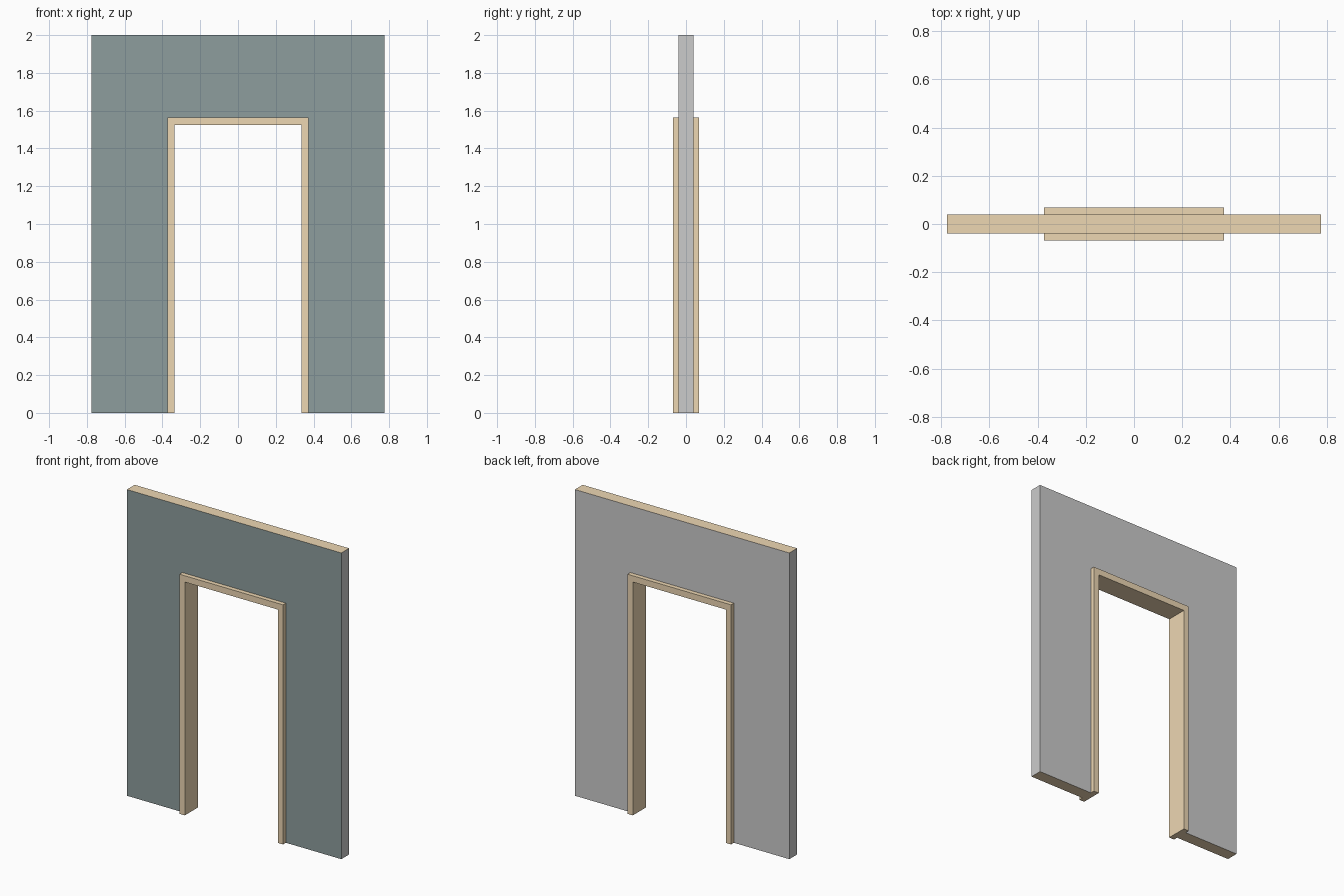
import bpy
import bmesh

if "Cube" in bpy.data.objects:
    bpy.data.objects.remove(bpy.data.objects["Cube"])


def material(name, color):
    mat = bpy.data.materials.new(name)
    mat.diffuse_color = (*color, 1)
    mat.use_nodes = True
    mat.node_tree.nodes["Principled BSDF"].inputs["Base Color"].default_value = mat.diffuse_color
    return mat


plain = material("plain_grey", (0.8, 0.8, 0.8))
slate = material("slate_paint", (0.27, 0.34, 0.34))
wood = material("pale_wood", (0.85, 0.68, 0.45))


def arch(name, half_w, height, hole_half_w, hole_h, half_depth, mats, pick):
    """Doorway-shaped slab: rectangle with an opening reaching the floor."""
    profile = [(-half_w, 0), (-hole_half_w, 0), (-hole_half_w, hole_h),
               (hole_half_w, hole_h), (hole_half_w, 0), (half_w, 0),
               (half_w, height), (-half_w, height)]
    bm = bmesh.new()
    face = bm.faces.new([bm.verts.new((x, -half_depth, z)) for x, z in profile])
    ext = bmesh.ops.extrude_face_region(bm, geom=[face], use_keep_orig=True)
    moved = [v for v in ext["geom"] if isinstance(v, bmesh.types.BMVert)]
    bmesh.ops.translate(bm, verts=moved, vec=(0, 2 * half_depth, 0))
    bmesh.ops.recalc_face_normals(bm, faces=bm.faces)
    bm.normal_update()
    for f in bm.faces:
        f.material_index = pick(f.normal)
    mesh = bpy.data.meshes.new(name)
    bm.to_mesh(mesh)
    bm.free()
    for m in mats:
        mesh.materials.append(m)
    obj = bpy.data.objects.new(name, mesh)
    bpy.context.collection.objects.link(obj)
    return obj


def wall_paint(n):
    # Slate front, wooden top and bottom edges, plain back and ends
    if n.y < -0.5:
        return 1
    return 2 if abs(n.z) > 0.5 else 0


# Wall panel with doorway
arch("wall_panel", 0.775, 2.0, 0.374, 1.565, 0.04,
     [plain, slate, wood], wall_paint)

# Door frame lining the opening and projecting on both sides
arch("door_frame", 0.374, 1.565, 0.336, 1.524, 0.069, [wood], lambda n: 0)
